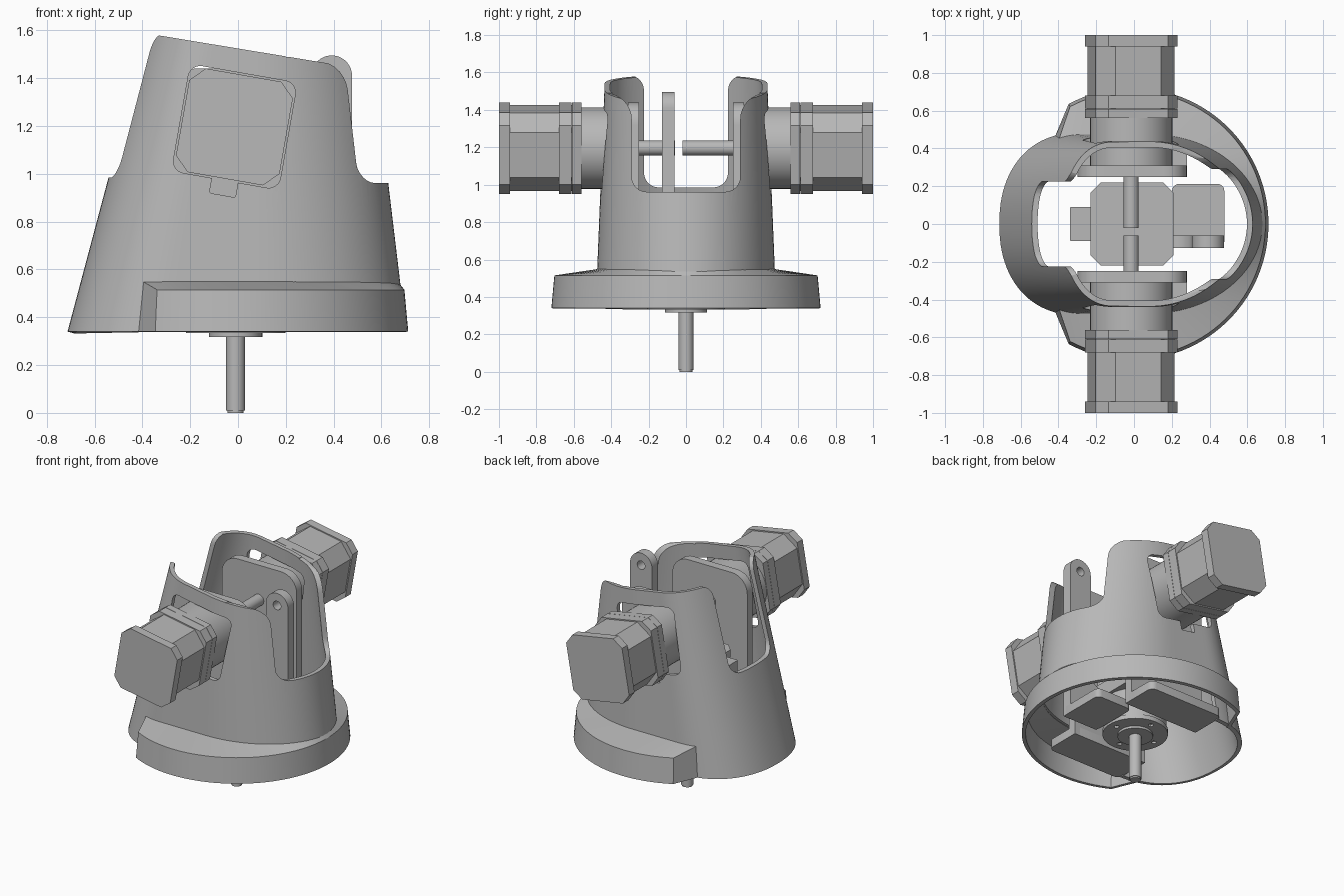
import bpy, bmesh
from math import sin, cos, pi, radians, copysign
from mathutils import Vector

if "Cube" in bpy.data.objects:
    bpy.data.objects.remove(bpy.data.objects["Cube"])

grey = bpy.data.materials.new("plain grey")
grey.use_nodes = True
GREY = (0.48, 0.48, 0.48, 1)
grey.diffuse_color = GREY
grey.node_tree.nodes["Principled BSDF"].inputs["Base Color"].default_value = GREY

X, Y, Z = Vector((1, 0, 0)), Vector((0, 1, 0)), Vector((0, 0, 1))
TILT = radians(10)
U, V = X * cos(TILT) - Z * sin(TILT), X * sin(TILT) + Z * cos(TILT)
HEAD = Vector((-0.015, 0, 1.196))


def finish(name, bm, recalc=True):
    if recalc:
        bmesh.ops.recalc_face_normals(bm, faces=bm.faces)
    mesh = bpy.data.meshes.new(name)
    bm.to_mesh(mesh)
    bm.free()
    mesh.materials.append(grey)
    ob = bpy.data.objects.new(name, mesh)
    bpy.context.collection.objects.link(ob)
    return ob


def activate(ob):
    bpy.ops.object.select_all(action='DESELECT')
    ob.select_set(True)
    bpy.context.view_layer.objects.active = ob


def smooth(ob):
    activate(ob)
    bpy.ops.object.shade_smooth_by_angle(angle=radians(30))
    return ob


def prism(name, outline, a, b, origin=Vector(), u=X, v=Y, w=Z):
    """Extrude a flat outline from a to b along w."""
    bm = bmesh.new()
    ends = [[bm.verts.new(origin + u * p + v * q + w * d) for p, q in outline] for d in (a, b)]
    n = len(outline)
    for ring in ends:
        bm.faces.new(ring)
    for i in range(n):
        j = (i + 1) % n
        bm.faces.new((ends[0][i], ends[0][j], ends[1][j], ends[1][i]))
    return smooth(finish(name, bm))


def arc(cx, cy, r, start, end, n):
    return [(cx + r * cos(radians(start + (end - start) * i / n)),
             cy + r * sin(radians(start + (end - start) * i / n))) for i in range(n + 1)]


def circle(r, n=40, cx=0, cy=0):
    return arc(cx, cy, r, 0, 360, n)[:-1]


def rounded(hx, hy, r, n=6, cx=0, cy=0):
    pts = []
    for k, (sx, sy) in enumerate(((1, 1), (-1, 1), (-1, -1), (1, -1))):
        pts += arc(cx + sx * (hx - r), cy + sy * (hy - r), r, 90 * k, 90 * k + 90, n)
    return pts


def apply(ob, mod):
    activate(ob)
    bpy.ops.object.modifier_apply(modifier=mod.name)


def cut(ob, *cutters):
    for c in cutters:
        mod = ob.modifiers.new("cut", 'BOOLEAN')
        mod.operation, mod.solver, mod.object = 'DIFFERENCE', 'EXACT', c
        apply(ob, mod)
        bpy.data.objects.remove(c)
    return smooth(ob)


def thicken(ob, t):
    mod = ob.modifiers.new("wall", 'SOLIDIFY')
    mod.thickness, mod.offset = t, -1
    apply(ob, mod)


def section(z, n):
    """Housing outline at one height: two rounded ends joined by flat sides."""
    h = z - 0.34
    depth = 0.483 - 0.04 * h
    a_left, a_right = 0.42 - 0.11 * h, 0.623 - 0.12 * h
    mid_left, mid_right = -0.713 + 0.266 * h + a_left, 0.08

    def end(mid, half, k, start):
        out = []
        for i in range(n + 1):
            a = radians(start) + pi * i / n
            c, s = cos(a), sin(a)
            out.append(Vector((mid + half * copysign(abs(c) ** k, c), depth * copysign(abs(s) ** k, s), z)))
        return out

    right, left = end(mid_right, a_right, 1.0, -90), end(mid_left, a_left, 0.9, 90)
    flat = n // 6
    top = [right[-1].lerp(left[0], i / flat) for i in range(1, flat)]
    bottom = [left[-1].lerp(right[0], i / flat) for i in range(1, flat)]
    return right + top + left + bottom


# Housing: tapered shell, open below where the skirt takes over
LEVELS = [0.34, 0.53] + [0.53 + 0.28 * i for i in range(1, 5)]
bm = bmesh.new()
grid = [[bm.verts.new(p) for p in section(z, 48)] for z in LEVELS]
N = len(grid[0])
for i in range(len(LEVELS) - 1):
    for j in range(N):
        k = (j + 1) % N
        mid = (grid[0][j].co + grid[0][k].co) / 2
        if i == 0 and mid.x > -0.3:
            continue
        bm.faces.new((grid[i][j], grid[i][k], grid[i + 1][k], grid[i + 1][j]))
for v in [v for v in bm.verts if not v.link_faces]:
    bm.verts.remove(v)
housing = finish("housing", bm, recalc=False)
thicken(housing, 0.03)


def slot(w, low, top, flare, r=0.08):
    half = [(w - r, low)] + arc(w - r, low + r, r, -90, 0, 6)[1:]
    half += arc(w + flare, top - flare, flare, 180, 90, 8) + [(w + flare, 2.2)]
    return half + [(-p, q) for p, q in reversed(half)]


# Slanted rim, side slots and openings for the drives
cut(housing,
    prism("rim_cutter", [(-1, 1.689), (1, 1.359), (1, 2.5), (-1, 2.5)], -1, 1, u=X, v=Z, w=Y),
    prism("left_slot", slot(0.29, 0.962, 1.49, 0.14), 0.2, 1, u=Y, v=Z, w=X),
    prism("right_slot", slot(0.225, 0.985, 1.585, 0.08), -1, -0.2, u=Y, v=Z, w=X),
    prism("drive_opening", rounded(0.227, 0.227, 0.05), -1, 1, HEAD, U, V, Y),
    prism("cable_notch", rounded(0.055, 0.06, 0.005, 1, 0, -0.23), -1, 1, HEAD, U, V, Y))

# Round skirt that wraps all but the right end
bm = bmesh.new()
rows = []
M = 72
ring = section(0.55, 360)
for i in range(M + 1):
    t = 2 * i / M - 1
    a = t * radians(118)
    aim = Vector((cos(t * radians(132)), sin(t * radians(132))))
    best = min(ring, key=lambda p: (p.xy.normalized() - aim).length)
    rows.append([bm.verts.new(p) for p in (
        Vector((0.72 * cos(a) - 0.008, 0.72 * sin(a), 0.34)),
        Vector((0.704 * cos(a) - 0.008, 0.704 * sin(a), 0.515)),
        Vector((best.x * 0.985, best.y * 0.985, 0.55)))])
    if i in (0, M):
        rows[-1].append(bm.verts.new((best.x * 0.98 - 0.03, best.y * 0.98, 0.34)))
for p, q in zip(rows, rows[1:]):
    for k in (0, 1):
        bm.faces.new((p[k], q[k], q[k + 1], p[k + 1]))
bm.faces.new(rows[0])
bm.faces.new(rows[-1][::-1])
skirt = finish("skirt", bm, recalc=False)
thicken(skirt, 0.025)
smooth(skirt)


def octagon(h, c):
    return rounded(h, h, c, 1)


def drive(name, origin, u, v, w, parts):
    for part, outline, a, b in parts:
        prism(name + "_" + part, outline, a, b, origin, u, v, w)


# Two tilted side drives on tall upright brackets
plate = [(0.28, 0.345)] + arc(0.16, 1.32, 0.12, 0, 90, 8) + arc(-0.18, 1.32, 0.12, 90, 180, 8) + [(-0.3, 0.345)]
for side, s, tip in (("back", 1, -0.02), ("front", -1, 0.06)):
    drive(side + "_drive", HEAD, U, V, Y * s, (
        ("shaft", circle(0.04), tip, 0.32),
        ("gearbox", circle(0.218, 56), 0.31, 0.56),
        ("front_cap", octagon(0.22, 0.06), 0.56, 0.61),
        ("middle_cap", octagon(0.22, 0.06), 0.612, 0.68),
        ("body", octagon(0.212, 0.09), 0.608, 0.95),
        ("end_cap", octagon(0.22, 0.06), 0.94, 1.0)))
    prism(side + "_bracket", plate, 0.25, 0.31, u=X, v=Z, w=Y * s)
    prism(side + "_bracket_foot", rounded(0.29, 0.13, 0.04, 4, -0.01, 0.38 * s), 0.345, 0.405)

# Upright drive in the middle
BASE = Vector((-0.01, 0, 0))
drive("base_drive", BASE, X, Y, Z, (
    ("shaft", circle(0.04), 0.01, 0.35),
    ("shaft_tip", circle(0.034), 0, 0.01),
    ("boss", circle(0.112), 0.318, 0.35),
    ("gearbox", circle(0.2, 56), 0.36, 0.56),
    ("front_cap", octagon(0.22, 0.055), 0.56, 0.66),
    ("body", octagon(0.212, 0.09), 0.66, 0.89),
    ("end_cap", octagon(0.22, 0.055), 0.89, 0.945),
    ("socket", rounded(0.06, 0.09, 0.005, 1, -0.27, 0), 0.84, 0.93)))
face = prism("base_drive_face", circle(0.208, 56), 0.334, 0.365, BASE)
cut(face, *[prism("screw_hole", circle(0.016, 12, 0.155 * cos(a), 0.155 * sin(a)), 0.3, 0.35, BASE)
            for a in (0, pi / 2, pi, 3 * pi / 2)])

# Upright lever arm with a pivot hole, flaring onto a small foot plate
arm = prism("lever_arm", arc(0.392, 1.41, 0.085, 0, 180, 20) + arc(0.207, 0.7, 0.1, 0, -90, 8)
            + [(0.207, 0.345), (0.477, 0.345)], -0.128, -0.062, u=X, v=Z, w=Y)
cut(arm, prism("pivot_hole", circle(0.03, 24, 0.392, 1.41), -0.3, 0.1, u=X, v=Z, w=Y))
prism("arm_foot", rounded(0.138, 0.17, 0.035, 5, 0.34, 0.042), 0.345, 0.405)
